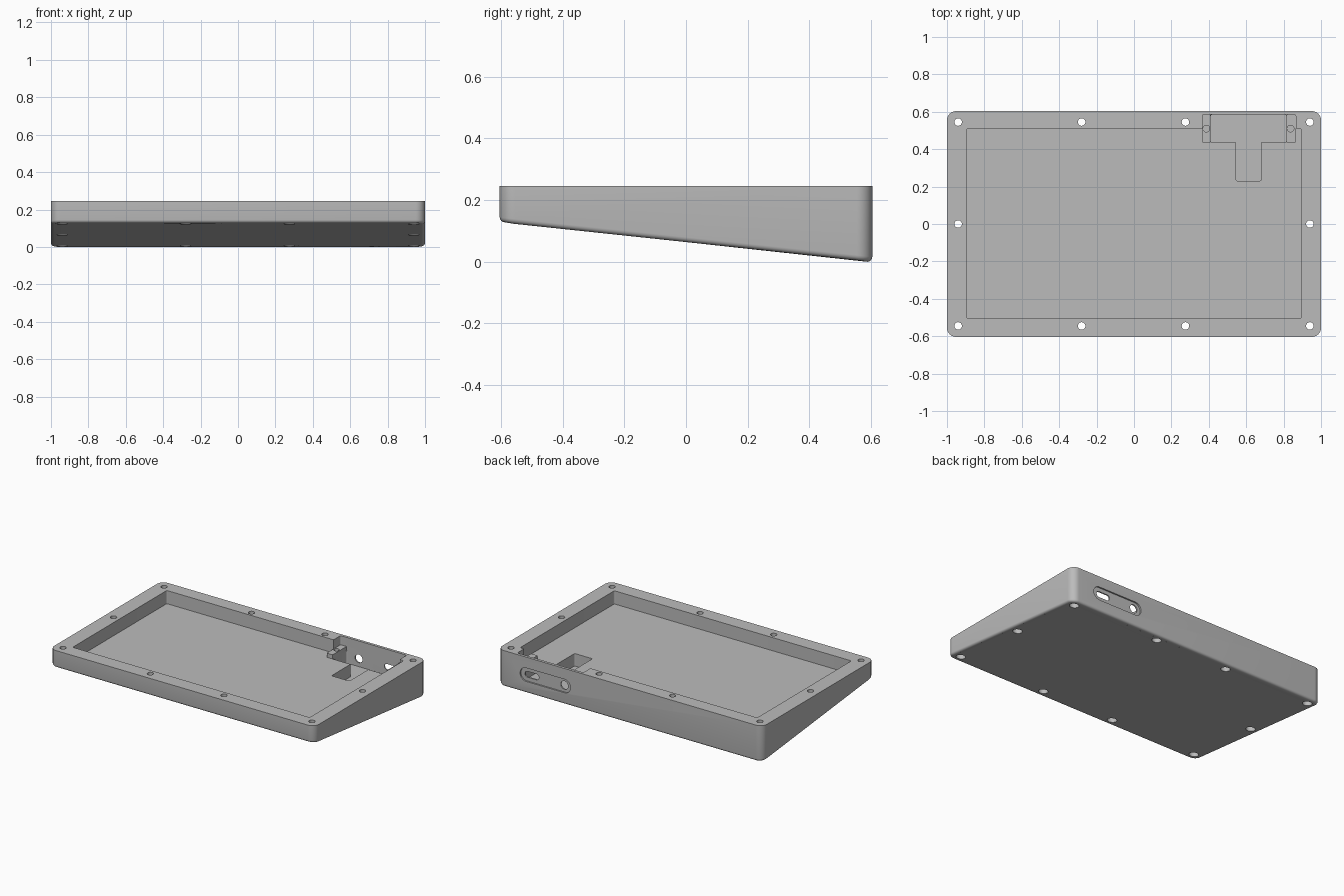
import bpy, bmesh, math
from mathutils import Matrix, Vector

cube = bpy.data.objects.get("Cube")
if cube:
    bpy.data.objects.remove(cube, do_unlink=True)

TOP, FRONT_Z, HALF_X, HALF_Y = 0.245, 0.128, 1.0, 0.604
FLOOR, POCKET_FLOOR, BOSS_TOP = 0.155, 0.07, 0.183

grey = bpy.data.materials.new("case grey")
grey.use_nodes = True
colour = (0.5, 0.5, 0.5, 1)
grey.diffuse_color = colour
grey.node_tree.nodes["Principled BSDF"].inputs["Base Color"].default_value = colour


def rounded_rect(x0, x1, y0, y1, r, seg=6):
    """Counter-clockwise outline of a rectangle with round corners."""
    corners = [(x1 - r, y1 - r), (x0 + r, y1 - r), (x0 + r, y0 + r), (x1 - r, y0 + r)]
    pts = []
    for i, (cx, cy) in enumerate(corners):
        for k in range(seg + 1):
            a = math.pi / 2 * (i + k / seg)
            pts.append((cx + r * math.cos(a), cy + r * math.sin(a)))
    return pts


def circle(x, y, r, seg=32):
    return [(x + r * math.cos(2 * math.pi * k / seg), y + r * math.sin(2 * math.pi * k / seg))
            for k in range(seg)]


def prism(name, outline, z0, z1, shape=None, matrix=None):
    """Extrude an outline from z0 to z1; shape may edit the bmesh."""
    bm = bmesh.new()
    low = bm.faces.new([bm.verts.new((x, y, z0)) for x, y in outline])
    up = bmesh.ops.extrude_face_region(bm, geom=[low], use_keep_orig=True)["geom"]
    for v in up:
        if isinstance(v, bmesh.types.BMVert):
            v.co.z = z1
    bmesh.ops.recalc_face_normals(bm, faces=bm.faces)
    if shape:
        shape(bm)
    if matrix:
        bm.transform(matrix)
    mesh = bpy.data.meshes.new(name)
    bm.to_mesh(mesh)
    bm.free()
    mesh.materials.append(grey)
    obj = bpy.data.objects.new(name, mesh)
    bpy.context.collection.objects.link(obj)
    return obj


def cut(obj, cutter):
    """Subtract the cutter for good and remove it."""
    cutter.hide_render = True
    mod = obj.modifiers.new("cut", "BOOLEAN")
    mod.operation, mod.solver, mod.object = "DIFFERENCE", "EXACT", cutter
    bpy.context.view_layer.update()
    mesh = bpy.data.meshes.new_from_object(
        obj.evaluated_get(bpy.context.evaluated_depsgraph_get()))
    obj.modifiers.clear()
    obj.data = mesh
    bpy.data.objects.remove(cutter, do_unlink=True)


def wedge(bm):
    """Slope the underside toward the back and round its rim."""
    low = [v for v in bm.verts if v.co.z < TOP / 2]
    for v in low:
        v.co.z = FRONT_Z * (HALF_Y - v.co.y) / (2 * HALF_Y)
    rim = [e for e in bm.edges if all(v in low for v in e.verts)]
    bmesh.ops.bevel(bm, geom=rim, offset=0.016, segments=4, profile=0.5, affect="EDGES")


# Wedge-shaped case body
body = prism("case_body", rounded_rect(-HALF_X, HALF_X, -HALF_Y, HALF_Y, 0.05, 10), 0, TOP, wedge)

# Main cavity, pocket opening, deep board bay and its stem
for x0, x1, y0, y1, z in [(-0.895, 0.895, -0.505, 0.51, FLOOR),
                          (0.365, 0.865, 0.435, 0.585, FLOOR),
                          (0.41, 0.815, 0.435, 0.585, POCKET_FLOOR),
                          (0.545, 0.68, 0.23, 0.5, POCKET_FLOOR)]:
    cut(body, prism("cavity_cutter", rounded_rect(x0, x1, y0, y1, 0.01), z, 0.4))

# Screw holes with counterbores from below
screws = [(x, y) for x in (-0.94, -0.28, 0.275, 0.94) for y in (-0.545, 0.545)]
screws += [(-0.94, 0), (0.94, 0)]
for x, y in screws:
    cut(body, prism("screw_cutter", circle(x, y, 0.02), -0.1, 0.4))
    cut(body, prism("counterbore_cutter", circle(x, y, 0.03), -0.1, 0.2))

# Rear port recess, connector slot and round port
# Outlines are drawn in x and z, then stood up along y
stand = Matrix(((1, 0, 0, 0), (0, 0, 1, 0), (0, 1, 0, 0), (0, 0, 0, 1)))
PORT_Z = 0.125
for outline, y0 in [(rounded_rect(0.45, 0.83, PORT_Z - 0.046, PORT_Z + 0.046, 0.0455, 10), 0.594),
                    (rounded_rect(0.695, 0.8, PORT_Z - 0.02, PORT_Z + 0.02, 0.0195, 8), 0.55),
                    (circle(0.502, PORT_Z, 0.028), 0.55)]:
    def face_out(bm):
        bmesh.ops.reverse_faces(bm, faces=bm.faces)
    cut(body, prism("port_cutter", outline, y0, 0.7, face_out, stand))

# Mounting bosses either side of the board bay
parts = [body]
for name, x0, x1, hole_x in [("boss_inner", 0.365, 0.41, 0.387), ("boss_outer", 0.815, 0.865, 0.837)]:
    boss = prism(name, rounded_rect(x0, x1, 0.435, 0.585, 0.004, 2), FLOOR, BOSS_TOP)
    cut(boss, prism("boss_cutter", circle(hole_x, 0.51, 0.018, 24), 0.1, 0.3))
    parts.append(boss)

# Smooth the rounds, keep the edges sharp
for obj in bpy.context.selected_objects:
    obj.select_set(False)
for obj in parts:
    obj.select_set(True)
bpy.context.view_layer.objects.active = body
bpy.ops.object.shade_smooth_by_angle(angle=math.radians(35))
